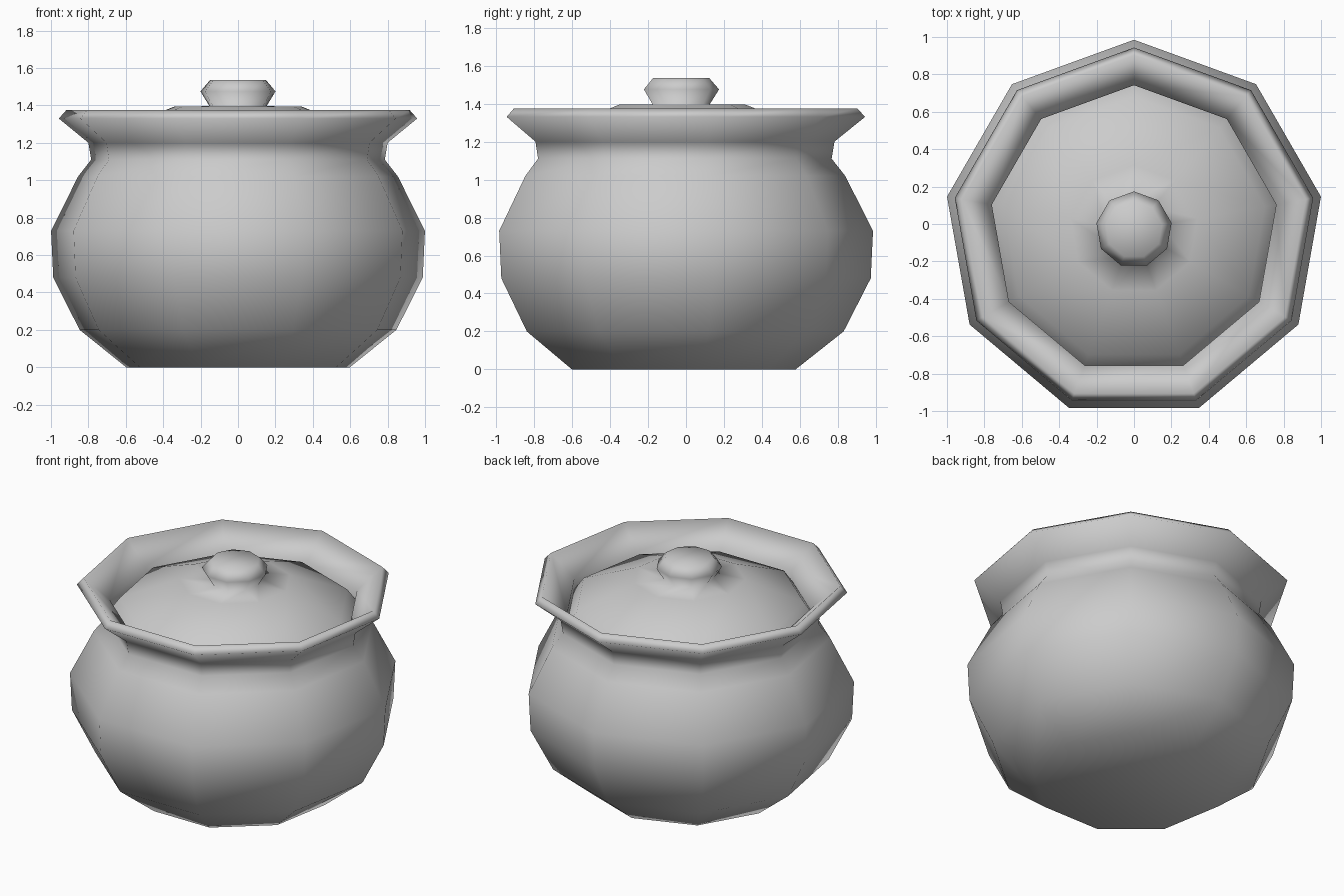
import bpy, bmesh, math

if "Cube" in bpy.data.objects:
    bpy.data.objects.remove(bpy.data.objects["Cube"])

SIDES = 9
CENTRE_Y = -0.03  # nonagon with one corner pointing back


def lathe(name, profile, cap_start=False, cap_end=False):
    """Spin (radius, z) points into a smooth nine-sided surface."""
    bm = bmesh.new()
    rings = []
    for r, z in profile:
        ring = []
        for i in range(SIDES):
            a = math.pi / 2 + 2 * math.pi * i / SIDES
            ring.append(bm.verts.new((r * math.cos(a), CENTRE_Y + r * math.sin(a), z)))
        rings.append(ring)
    for lo, hi in zip(rings, rings[1:]):
        for i in range(SIDES):
            j = (i + 1) % SIDES
            bm.faces.new((lo[i], lo[j], hi[j], hi[i]))
    if cap_start:
        bm.faces.new(rings[0][::-1])
    if cap_end:
        bm.faces.new(rings[-1])
    for f in bm.faces:
        f.smooth = True
    me = bpy.data.meshes.new(name)
    bm.to_mesh(me)
    bm.free()
    ob = bpy.data.objects.new(name, me)
    bpy.context.collection.objects.link(ob)
    return ob


# Pot: base, belly, neck, flared rim, then inner lip
lathe("pot", [
    (0.607, 0.0), (0.86, 0.20), (1.003, 0.48), (1.015, 0.73),
    (0.868, 1.02), (0.797, 1.11), (0.812, 1.20), (0.973, 1.33),
    (0.932, 1.375), (0.772, 1.235), (0.775, 1.10),
], cap_start=True)

# Lid: domed cover running smoothly into the knob
lathe("lid_with_knob", [
    (0.774, 1.16), (0.71, 1.25), (0.345, 1.394), (0.155, 1.396),
    (0.204, 1.475), (0.152, 1.535),
], cap_end=True)
